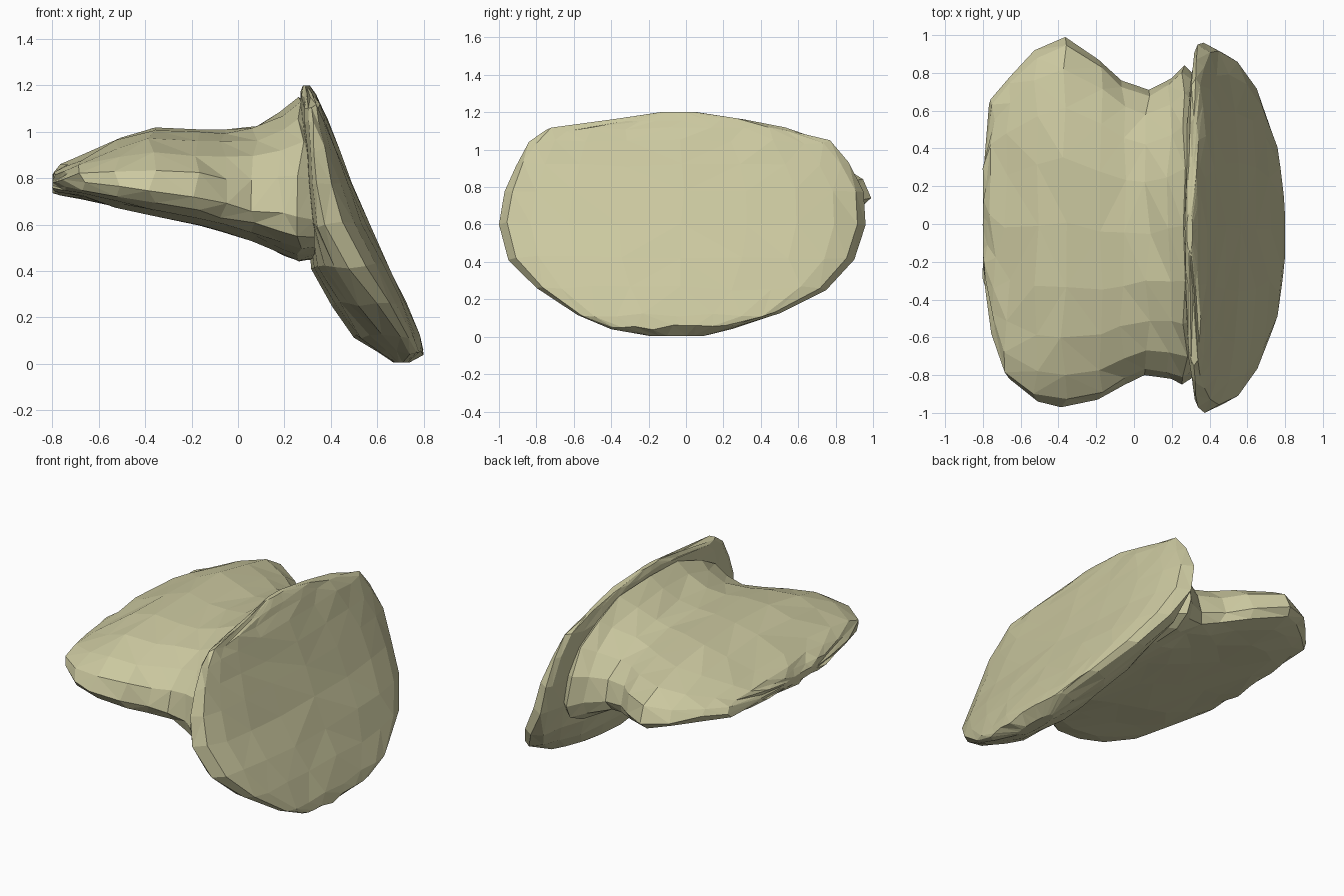
import bpy, bmesh, math, random

if "Cube" in bpy.data.objects:
    bpy.data.objects.remove(bpy.data.objects["Cube"])

random.seed(4)
SEG = 20

mat = bpy.data.materials.new("pale khaki")
mat.diffuse_color = (0.60, 0.58, 0.35, 1)
mat.use_nodes = True
mat.node_tree.nodes["Principled BSDF"].inputs["Base Color"].default_value = mat.diffuse_color


def power(v, e):
    return math.copysign(abs(v) ** e, v)


def loft(name, stations, axis, low_e, high_e, jitter):
    """Skin oval rings; station = (position, y front, y back, low, high, rim)."""
    bm = bmesh.new()
    rings = []
    for i, (p, yf, yb, lo, hi, rim) in enumerate(stations):
        ring = []
        for k in range(SEG):
            a = 2 * math.pi * k / SEG
            c, s = math.cos(a), math.sin(a)
            y = (yf + yb) / 2 + (yb - yf) / 2 * power(c, 0.9)
            h = rim + ((hi - rim) * s ** high_e if s > 0
                       else (rim - lo) * power(s, low_e))
            j = 0 if i in (0, len(stations) - 1) else jitter
            q = p + random.uniform(-j, j) * 1.5
            y += random.uniform(-j, j) * (1 - abs(c))
            h += random.uniform(-j, j) * 0.5
            ring.append(bm.verts.new((q, y, h) if axis == "x" else (h, y, q)))
        rings.append(ring)
    for r0, r1 in zip(rings, rings[1:]):
        for k in range(SEG):
            m = (k + 1) % SEG
            bm.faces.new((r0[k], r0[m], r1[m], r1[k]))
    bm.faces.new(rings[0])
    bm.faces.new(rings[-1])
    bmesh.ops.triangulate(bm, faces=bm.faces[:])
    bmesh.ops.recalc_face_normals(bm, faces=bm.faces[:])
    me = bpy.data.meshes.new(name)
    bm.to_mesh(me)
    bm.free()
    me.materials.append(mat)
    ob = bpy.data.objects.new(name, me)
    bpy.context.collection.objects.link(ob)
    return ob


# domed side lobe running through the waist into the upright plate
lobe = loft("side_lobe_and_waist", [
    (-0.80, -0.20, 0.15, 0.755, 0.80, 0.78),
    (-0.785, -0.35, 0.36, 0.74, 0.83, 0.785),
    (-0.75, -0.58, 0.66, 0.73, 0.86, 0.79),
    (-0.67, -0.82, 0.78, 0.71, 0.895, 0.785),
    (-0.52, -0.94, 0.92, 0.675, 0.97, 0.76),
    (-0.37, -0.97, 0.99, 0.64, 1.02, 0.74),
    (-0.18, -0.93, 0.87, 0.595, 1.015, 0.715),
    (-0.06, -0.85, 0.76, 0.565, 1.01, 0.69),
    (0.07, -0.80, 0.71, 0.53, 1.03, 0.66),
    (0.19, -0.82, 0.77, 0.47, 1.09, 0.65),
    (0.27, -0.85, 0.84, 0.44, 1.15, 0.63),
    (0.33, -0.80, 0.78, 0.45, 1.10, 0.62),
], "x", 0.7, 0.9, 0.012)

# upright plate with a broad, nearly flat outer face
plate = loft("upright_plate", [
    (0.005, -0.20, 0.10, 0.67, 0.74, 0.71),
    (0.05, -0.40, 0.27, 0.59, 0.80, 0.745),
    (0.12, -0.58, 0.50, 0.50, 0.785, 0.70),
    (0.26, -0.80, 0.75, 0.405, 0.72, 0.60),
    (0.42, -0.95, 0.90, 0.32, 0.65, 0.48),
    (0.60, -1.00, 0.96, 0.30, 0.565, 0.37),
    (0.78, -0.97, 0.95, 0.29, 0.49, 0.34),
    (0.92, -0.91, 0.87, 0.28, 0.435, 0.33),
    (1.04, -0.84, 0.77, 0.27, 0.385, 0.325),
    (1.11, -0.75, 0.56, 0.27, 0.355, 0.32),
    (1.16, -0.38, 0.33, 0.27, 0.335, 0.31),
    (1.20, -0.14, 0.06, 0.28, 0.31, 0.295),
], "z", 0.8, 0.75, 0.009)

# join both parts into one solid body
union = lobe.modifiers.new("union", "BOOLEAN")
union.operation = "UNION"
union.solver = "EXACT"
union.object = plate
bpy.context.view_layer.objects.active = lobe
lobe.select_set(True)
bpy.ops.object.modifier_apply(modifier="union")
bpy.data.objects.remove(plate)
lobe.name = "two_lobed_rock"
